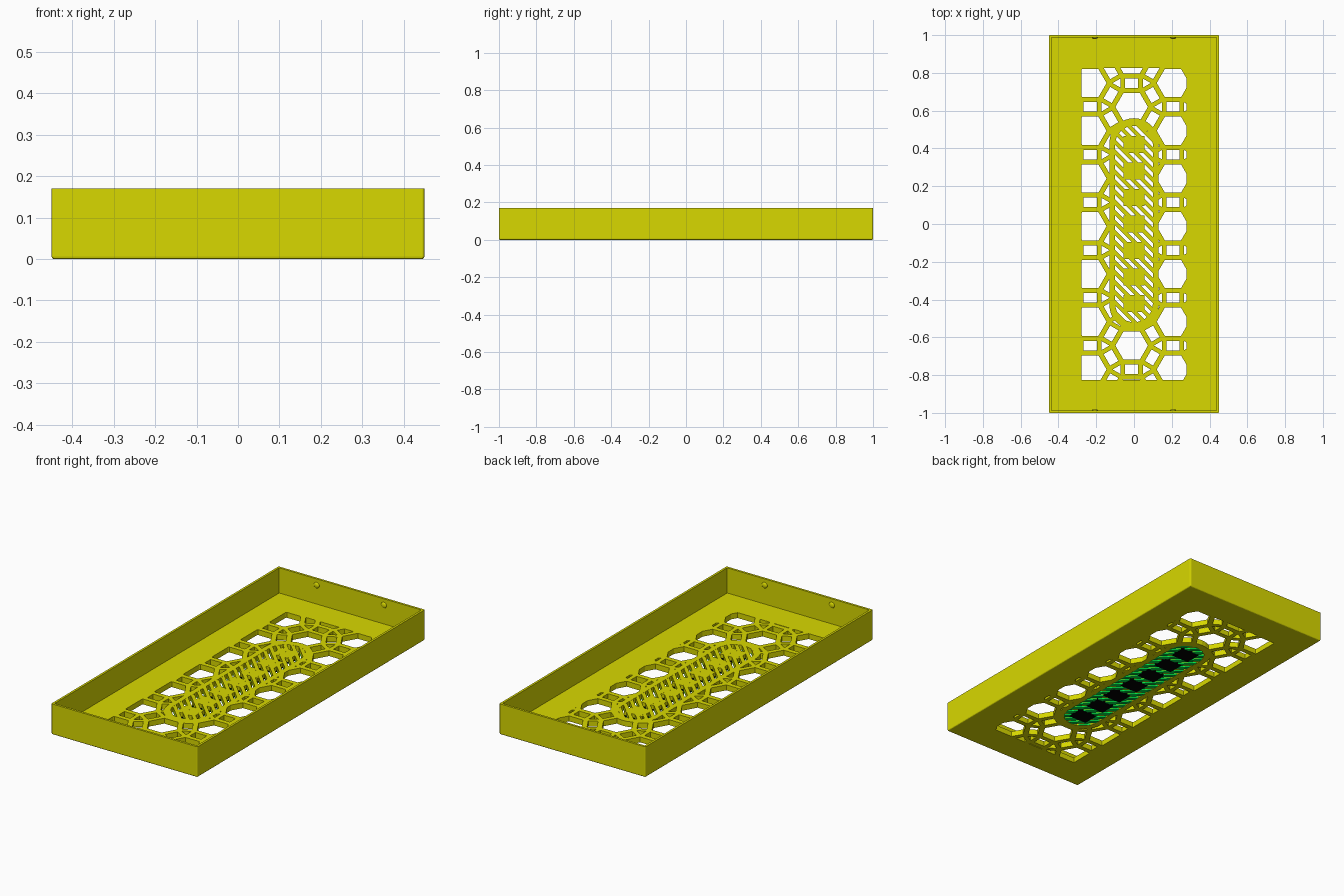
import bpy, bmesh, math
from mathutils import Vector

if "Cube" in bpy.data.objects:
    bpy.data.objects.remove(bpy.data.objects["Cube"])

FLOOR, HEIGHT, WALL, INLAY = 0.03, 0.17, 0.0125, 0.009


def material(name, rgb):
    m = bpy.data.materials.new(name)
    m.diffuse_color = (*rgb, 1)
    m.use_nodes = True
    m.node_tree.nodes["Principled BSDF"].inputs["Base Color"].default_value = m.diffuse_color
    return m


yellow = material("yellow", (0.69, 0.69, 0.0))
green = material("green", (0.0, 0.75, 0.06))
black = material("black", (0.0, 0.0, 0.0))


def clip(poly, region):
    """Clip a convex polygon by a counter-clockwise convex region."""
    for i, a in enumerate(region):
        b = region[(i + 1) % len(region)]
        d, out = b - a, []
        side = [d.x * (p.y - a.y) - d.y * (p.x - a.x) for p in poly]
        for j, p in enumerate(poly):
            k = (j + 1) % len(poly)
            if side[j] >= 0:
                out.append(p)
            if side[j] * side[k] < 0:
                out.append(p.lerp(poly[k], side[j] / (side[j] - side[k])))
        poly = out
        if len(poly) < 3:
            return []
    return poly


def ngon(cx, cy, r, n, turn=0):
    return [Vector((cx + r * math.cos(turn + math.tau * i / n),
                    cy + r * math.sin(turn + math.tau * i / n))) for i in range(n)]


def rect(cx, cy, hx, hy, turn=0):
    c, s = math.cos(turn), math.sin(turn)
    return [Vector((cx + x * c - y * s, cy + x * s + y * c))
            for x, y in ((-hx, -hy), (hx, -hy), (hx, hy), (-hx, hy))]


def stadium(r, half_length, n=16):
    pts = []
    for sign, start in ((1, 0), (-1, math.pi)):
        for i in range(n + 1):
            a = start + math.pi * i / n
            pts.append(Vector((r * math.cos(a), sign * (half_length - r) + r * math.sin(a))))
    return pts


def prisms(name, polys, z0, z1, mat=yellow):
    """Extrude flat outlines between two heights."""
    bm = bmesh.new()
    for poly in polys:
        lo = [bm.verts.new((p.x, p.y, z0)) for p in poly]
        hi = [bm.verts.new((p.x, p.y, z1)) for p in poly]
        n = len(poly)
        bm.faces.new(hi)
        bm.faces.new(lo[::-1])
        for i in range(n):
            j = (i + 1) % n
            bm.faces.new((lo[i], lo[j], hi[j], hi[i]))
    bmesh.ops.dissolve_degenerate(bm, dist=1e-5, edges=bm.edges[:])
    me = bpy.data.meshes.new(name)
    bm.to_mesh(me)
    bm.free()
    me.materials.append(mat)
    ob = bpy.data.objects.new(name, me)
    bpy.context.collection.objects.link(ob)
    return ob


def cut(ob, cutter):
    """Subtract the cutter and remove it."""
    mod = ob.modifiers.new("cut", 'BOOLEAN')
    mod.operation, mod.solver, mod.object = 'DIFFERENCE', 'EXACT', cutter
    bpy.context.view_layer.update()
    me = bpy.data.meshes.new_from_object(ob.evaluated_get(bpy.context.evaluated_depsgraph_get()))
    ob.modifiers.clear()
    ob.data = me
    bpy.data.objects.remove(cutter)


# Tray body with softened bottom and upright edges
tray = prisms("tray", [rect(0, 0, 0.45, 1.0)], 0, HEIGHT)
bm = bmesh.new()
bm.from_mesh(tray.data)
edges = [e for e in bm.edges if min(v.co.z for v in e.verts) < 0.01]
bmesh.ops.bevel(bm, geom=edges, offset=0.006, segments=3, profile=0.5, affect='EDGES')
bm.to_mesh(tray.data)
bm.free()
cut(tray, prisms("cavity", [rect(0, 0, 0.45 - WALL, 1 - WALL)], FLOOR, 0.3))

# Lattice of hexagons, rectangles and triangles, limited to the floor window
P, X0, Y0 = 0.2527, -0.0125, -0.012
window = rect(0, 0, 0.278, 0.826)
holes = []
for col in range(-2, 3):
    for row in range(-4, 5):
        cx = X0 + col * P * math.sqrt(3) / 2
        cy = Y0 + row * P + (P / 2 if col % 2 == 0 else 0)
        holes.append(ngon(cx, cy, 0.086, 6))
        for k in range(3):
            a = math.radians(30 + 60 * k)
            holes.append(rect(cx + P / 2 * math.cos(a), cy + P / 2 * math.sin(a),
                              0.025, 0.035, a))
        for k in range(2):
            a = math.radians(60 * k)
            r = P / math.sqrt(3)
            holes.append(ngon(cx + r * math.cos(a), cy + r * math.sin(a), 0.028, 3, a + math.pi))
holes = [h for h in (clip(h, window) for h in holes) if h]
lattice = prisms("lattice_holes", holes, -0.1, 0.1)
cut(lattice, prisms("rim_area", [stadium(0.13, 0.56)], -0.2, 0.2))
cut(tray, lattice)
cut(tray, prisms("grille_opening", [stadium(0.1, 0.52)], -0.1, 0.1))

# Diagonal grille bars across the long rounded opening, with a green lower layer
pitch = 0.053
opening = stadium(0.101, 0.521)
bars = []
for i in range(-13, 14):
    y = i * pitch
    bar = [Vector(p) for p in ((-0.2, y + 0.2), (0.2, y - 0.2),
                               (0.2, y - 0.2 + pitch * 0.55), (-0.2, y + 0.2 + pitch * 0.55))]
    bar = clip(bar, opening)
    if bar:
        bars.append(bar)
prisms("grille_bars", bars, INLAY, FLOOR - 0.0005)
prisms("grille_bar_inlay", bars, 0.001, INLAY, green)

# Row of plain blocks down the middle of the grille, with a black lower layer
blocks = [rect(0, -0.42 + 0.14 * i, 0.055, 0.045) for i in range(7)]
prisms("grille_blocks", blocks, INLAY, FLOOR - 0.001)
prisms("grille_block_inlay", blocks, 0.0, INLAY, black)

# Small shallow catch bumps inside both end walls
for sy in (-1, 1):
    for sx in (-1, 1):
        bpy.ops.mesh.primitive_uv_sphere_add(segments=20, ring_count=12, radius=0.0165,
                                             location=(sx * 0.207, sy * 0.9875, 0.135))
        bump = bpy.context.object
        bump.name = "catch_bump"
        bump.scale.y = 0.5
        bump.data.materials.append(yellow)
        bpy.ops.object.shade_smooth_by_angle()
